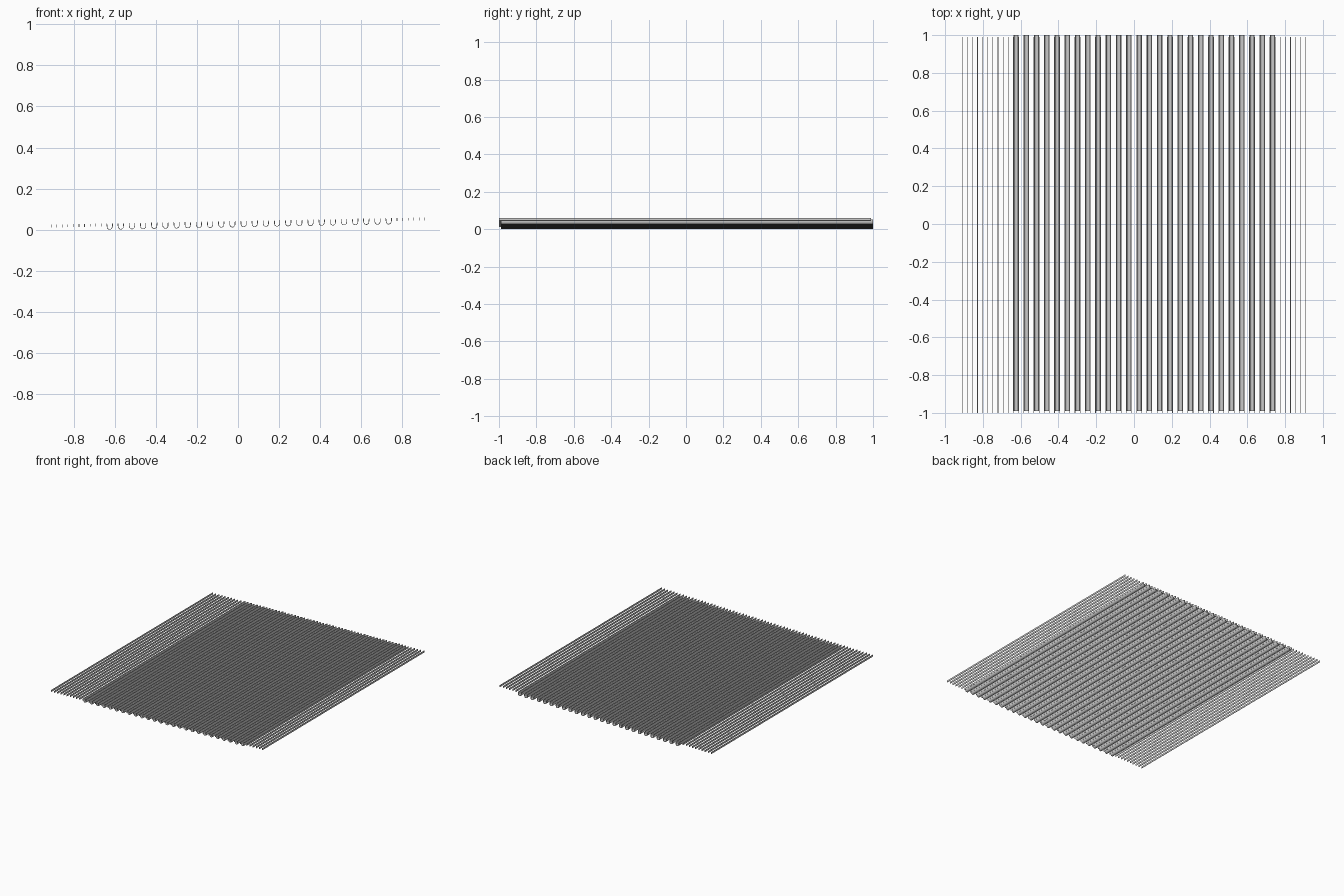
import bpy, bmesh, math

if "Cube" in bpy.data.objects:
    bpy.data.objects.remove(bpy.data.objects["Cube"])

N = 68               # thin upright slats
PITCH = 1.82 / (N - 1)
SLOPE = 0.0191       # gentle rise towards +x
T = 0.003            # sheet thickness


def top(x):
    return 0.0425 + SLOPE * x


def extrude(name, profile, y0, y1, smooth=False):
    bm = bmesh.new()
    a = [bm.verts.new((x, y0, z)) for x, z in profile]
    b = [bm.verts.new((x, y1, z)) for x, z in profile]
    n = len(profile)
    bm.faces.new(a)
    bm.faces.new(b[::-1])
    for i in range(n):
        f = bm.faces.new((a[i], b[i], b[(i + 1) % n], a[(i + 1) % n]))
        f.smooth = smooth
    bmesh.ops.recalc_face_normals(bm, faces=bm.faces)
    me = bpy.data.meshes.new(name)
    bm.to_mesh(me)
    bm.free()
    if smooth:
        me.set_sharp_from_angle(angle=math.radians(40))
    ob = bpy.data.objects.new(name, me)
    bpy.context.collection.objects.link(ob)
    return ob


# Upright slats across the full width
for i in range(N):
    x = -0.91 + i * PITCH
    z1 = top(x)
    z0 = z1 - 0.014
    extrude(f"slat_{i}", [(x - T/2, z0), (x + T/2, z0), (x + T/2, z1), (x - T/2, z1)],
            -1.0, 0.99)

# U-shaped gutters hanging under pairs of slats
for k in range(26):
    cx = -0.91 + (10.5 + 2 * k) * PITCH
    zt = top(cx) - 0.004
    zb = top(cx) - 0.0305
    r = PITCH / 2
    ro, ri = r + T/2 - 0.001, r - T/2 - 0.001
    zc = zb + ro
    arc = [math.pi + math.pi * j / 10 for j in range(11)]
    outer = [(cx + ro * math.cos(t), zc + ro * math.sin(t)) for t in arc]
    inner = [(cx + ri * math.cos(t), zc + ri * math.sin(t)) for t in reversed(arc)]
    prof = [(cx - ro, zt)] + outer + [(cx + ro, zt), (cx + ri, zt)] + inner + [(cx - ri, zt)]
    extrude(f"gutter_{k}", prof, -0.99, 1.0, True)
